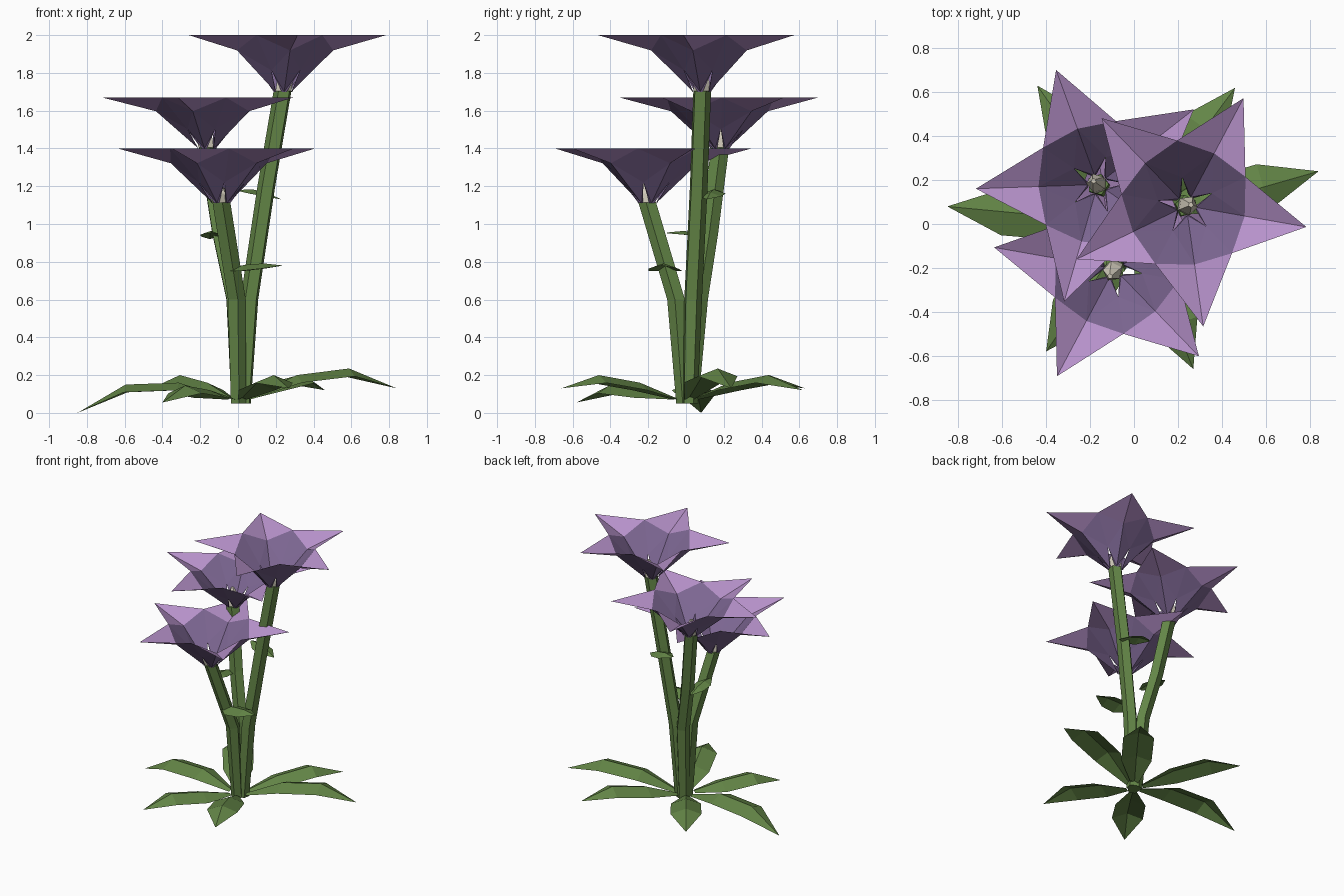
import bpy, math
from mathutils import Vector

if "Cube" in bpy.data.objects:
    bpy.data.objects.remove(bpy.data.objects["Cube"])


def mat(name, col):
    m = bpy.data.materials.new(name)
    m.diffuse_color = (*col, 1)
    m.use_nodes = True
    m.node_tree.nodes["Principled BSDF"].inputs["Base Color"].default_value = m.diffuse_color
    return m


GREEN = mat("leaf green", (0.125, 0.235, 0.062))
PURPLE = mat("petal purple", (0.47, 0.285, 0.59))
DEEP = mat("deep purple", (0.205, 0.135, 0.29))
BEIGE = mat("pale beige", (0.62, 0.58, 0.48))


def make(name, verts, faces, *materials):
    me = bpy.data.meshes.new(name)
    me.from_pydata([tuple(v) for v in verts], [], faces)
    for m in materials:
        me.materials.append(m)
    ob = bpy.data.objects.new(name, me)
    bpy.context.collection.objects.link(ob)
    return ob


def tube(name, path, radii, material, sides=5, turn=0.0):
    """Closed faceted tube of horizontal rings along a path."""
    verts, faces = [], []
    for p, r in zip(path, radii):
        for i in range(sides):
            a = turn + math.tau * i / sides
            verts.append((p[0] + r * math.cos(a), p[1] + r * math.sin(a), p[2]))
    for k in range(len(path) - 1):
        for i in range(sides):
            j = (i + 1) % sides
            faces.append((k * sides + i, k * sides + j, (k + 1) * sides + j, (k + 1) * sides + i))
    top = (len(path) - 1) * sides
    faces.append(tuple(reversed(range(sides))))
    faces.append(tuple(range(top, top + sides)))
    return make(name, verts, faces, material)


def leaf(name, ribs, widths, fold):
    """Leaf folded along its midrib; the edges hang below the rib."""
    ribs = [Vector(p) for p in ribs]
    d = ribs[-1] - ribs[0]
    side = Vector((-d.y, d.x, 0)).normalized()
    verts, faces = [], []
    for p, w in zip(ribs[:-1], widths):
        drop = Vector((0, 0, -fold * w))
        verts += [p + side * w + drop, p, p - side * w + drop]
    tip = len(verts)
    verts.append(ribs[-1])
    for a in range(0, tip - 3, 3):
        b = a + 3
        faces += [(a, a + 1, b + 1, b), (a + 1, a + 2, b + 2, b + 1)]
    faces += [(tip - 3, tip - 2, tip), (tip - 2, tip - 1, tip)]
    return make(name, verts, faces, GREEN)


def flower(name, centre, height, start):
    """Five pointed petals with slits near the base and a flat star rim."""
    c = Vector(centre)
    verts, faces = [], []
    for k in range(5):
        a = math.radians(start + 72 * k)

        def at(r, deg, z):
            b = a + math.radians(deg)
            return c + Vector((r * math.cos(b), r * math.sin(b), z * height))

        n = len(verts)
        verts += [at(0.045, 0, 0), at(0.27, 0, 0.73), at(0.555, 0, 1)]
        for s in (-1, 1):
            m = len(verts)
            verts += [at(0.05, s * 16, 0), at(0.13, s * 36, 0.38), at(0.30, s * 36, 1)]
            for f in [(n, m, m + 1), (n, m + 1, n + 1), (n + 1, m + 1, m + 2), (n + 1, m + 2, n + 2)]:
                faces.append(f if s < 0 else f[::-1])
    ob = make(name + "_petals", verts, faces, PURPLE, DEEP)
    # The throat is darker than the petal tips
    for p in ob.data.polygons:
        reach = max((verts[v] - c).xy.length for v in p.vertices)
        p.material_index = 1 if reach < 0.4 else 0


# Stems, flowers and pistils: name, stem path, rim height, first petal angle
plants = [
    ("tall", [(0.03, 0.02, 0.05), (0.062, 0.035, 0.6), (0.152, 0.065, 1.2), (0.238, 0.083, 1.705)], 0.30, -10),
    ("front", [(0.0, -0.01, 0.05), (-0.008, -0.05, 0.6), (-0.09, -0.203, 1.115)], 0.29, 26),
    ("back", [(0.0, 0.025, 0.05), (-0.02, 0.068, 0.6), (-0.095, 0.122, 0.95), (-0.165, 0.18, 1.405)], 0.27, 38),
]
for name, path, height, start in plants:
    radii = [0.042] + [0.05] * (len(path) - 2) + [0.05]
    tube(name + "_stem", path, radii, GREEN, turn=math.radians(start + 36))
    top = Vector(path[-1])
    lean = (top - Vector(path[-2])).normalized()
    flower(name + "_flower", (top.x, top.y, top.z - 0.005), height, start)
    tube(name + "_pistil", [top, top + lean * 0.05, top + lean * 0.125],
         [0.044, 0.045, 0.012], BEIGE, turn=math.radians(start))

# Ground leaves: tip, height of the two middle ribs
ground = [
    ((0.84, 0.24, 0.13), 0.20, 0.235),
    ((0.46, 0.62, 0.12), 0.16, 0.20),
    ((-0.44, 0.63, 0.13), 0.16, 0.20),
    ((-0.85, 0.08, 0.0), 0.16, 0.15),
    ((-0.40, -0.58, 0.055), 0.12, 0.145),
    ((0.27, -0.66, 0.13), 0.16, 0.20),
]
for i, (tip, z1, z2) in enumerate(ground):
    x, y, z = tip
    r = math.hypot(x, y)
    ribs = [(x * 0.06 / r, y * 0.06 / r, 0.08), (x * 0.37, y * 0.37, z1), (x * 0.70, y * 0.70, z2), tip]
    leaf("ground_leaf_%d" % (i + 1), ribs, [0.025, 0.105, 0.108], 0.38)

# Small leaves on the stems
small = [
    ("front_stem_leaf", (-0.07, -0.10, 0.755), (0.24, -0.13, 0.78), 0.088),
    ("tall_stem_leaf", (0.0, 0.165, 1.18), (0.23, 0.11, 1.13), 0.065),
    ("back_stem_leaf", (-0.14, -0.10, 0.955), (-0.15, 0.16, 0.92), 0.056),
]
for name, a, b, w in small:
    a, b = Vector(a), Vector(b)
    up = Vector((0, 0, 0.02))
    leaf(name, [a, a.lerp(b, 0.33) + up, a.lerp(b, 0.66) + up, b], [0.012, w, w * 0.9], 0.35)
